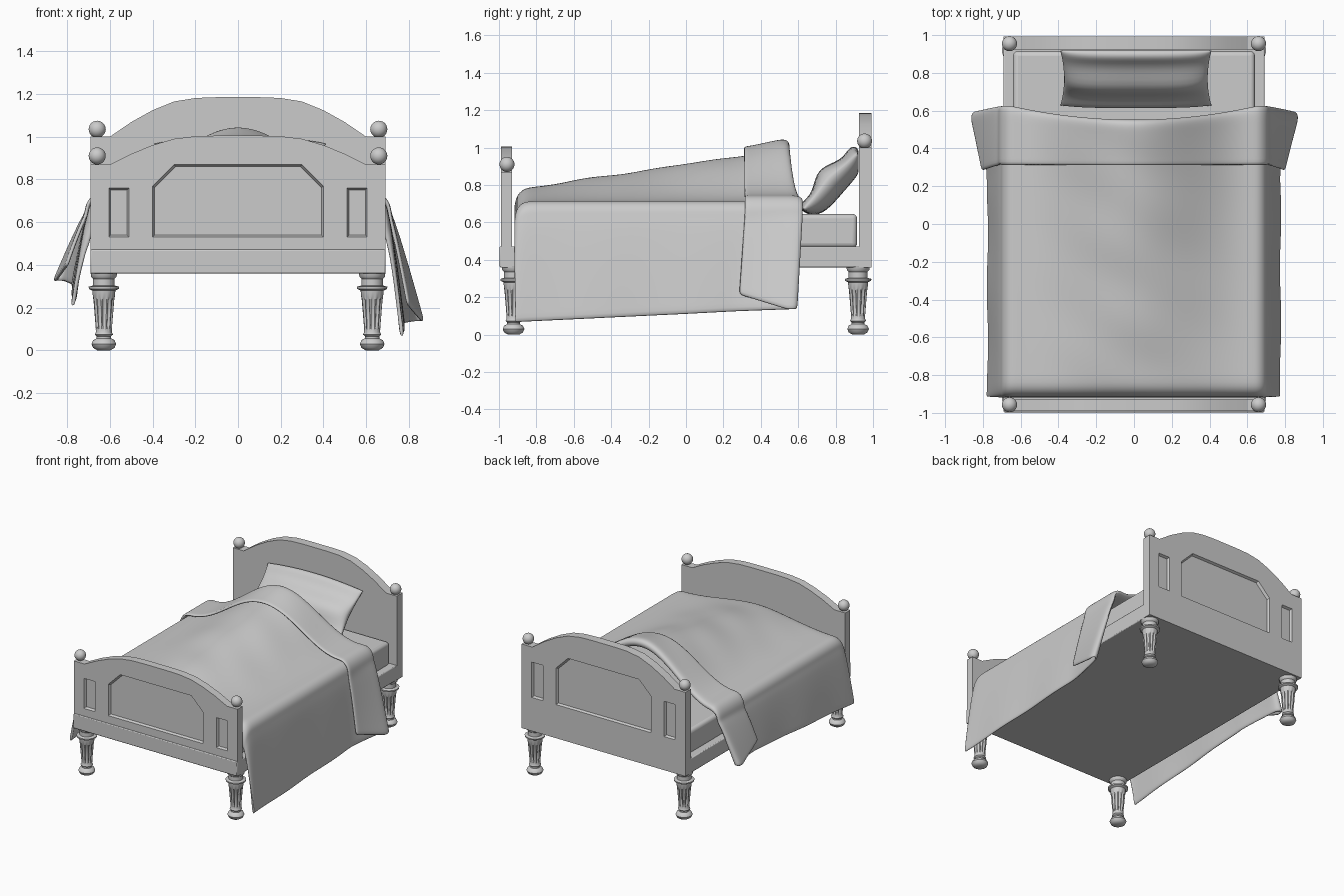
import bpy, bmesh, math
from mathutils import Vector

if "Cube" in bpy.data.objects:
    bpy.data.objects.remove(bpy.data.objects["Cube"])


def smooth(ob, angle):
    bpy.ops.object.select_all(action='DESELECT')
    ob.select_set(True)
    bpy.context.view_layer.objects.active = ob
    bpy.ops.object.shade_smooth_by_angle(angle=math.radians(angle))


def finish(bm, name, angle=35, mods=()):
    """Turn a bmesh into a named object, smooth with sharp edges kept."""
    bmesh.ops.recalc_face_normals(bm, faces=bm.faces[:])
    me = bpy.data.meshes.new(name)
    bm.to_mesh(me)
    bm.free()
    ob = bpy.data.objects.new(name, me)
    bpy.context.collection.objects.link(ob)
    for kind, props in mods:
        m = ob.modifiers.new(kind.title(), kind)
        for k, v in props.items():
            setattr(m, k, v)
    smooth(ob, angle)
    return ob


def box(name, lo, hi, bevel, segs=2):
    bm = bmesh.new()
    bmesh.ops.create_cube(bm, size=1)
    for v in bm.verts:
        v.co = Vector([(a + b) / 2 + c * (b - a) for a, b, c in zip(lo, hi, v.co)])
    return finish(bm, name, 40, [('BEVEL', dict(width=bevel, segments=segs))])


def prism(name, pts, y0, y1, inset=0.0):
    """Extrude an x/z outline along y; the y1 end can be drawn in for sloped walls."""
    bm = bmesh.new()
    cx = (min(p[0] for p in pts) + max(p[0] for p in pts)) / 2
    cz = (min(p[1] for p in pts) + max(p[1] for p in pts)) / 2
    a = [bm.verts.new((x, y0, z)) for x, z in pts]
    b = [bm.verts.new((x - math.copysign(inset, x - cx), y1, z - math.copysign(inset, z - cz)))
         for x, z in pts]
    bm.faces.new(a)
    bm.faces.new(b[::-1])
    n = len(pts)
    for i in range(n):
        bm.faces.new((a[i], b[i], b[(i + 1) % n], a[(i + 1) % n]))
    return finish(bm, name, 30)


def grid(bm, rows):
    vs = [[bm.verts.new(p) for p in r] for r in rows]
    for r, s in zip(vs, vs[1:]):
        for i in range(len(r) - 1):
            bm.faces.new((r[i], r[i + 1], s[i + 1], s[i]))


def clamp(t):
    return max(0.0, min(1.0, t))


# Head and foot boards: arched outline with three sunken panels on the outer face
def board(name, y_out, y_in, side_z, rise, p_lo, p_side, p_top):
    half = [(0.69, 0.36), (0.69, side_z), (0.60, side_z)]
    for x, k in ((0.5, .37), (0.4, .67), (0.3, .89), (0.2, .98), (0.1, 1)):
        half.append((x, side_z + rise * k))
    ob = prism(name, half + [(-x, z) for x, z in half[::-1]], y_out, y_in)
    s = 1 if y_in > y_out else -1
    panels = [[(-.405, p_lo), (.405, p_lo), (.405, p_top - .1), (.305, p_top),
               (-.305, p_top), (-.405, p_top - .1)]]
    for m in (-1, 1):
        panels.append([(m * .505, p_lo), (m * .61, p_lo), (m * .61, p_side), (m * .505, p_side)])
    for pts in panels:
        cut = prism('panel_cutter', pts, y_out - s * .012, y_out + s * .018, .014)
        mod = ob.modifiers.new('Panel', 'BOOLEAN')
        mod.operation, mod.object, mod.solver = 'DIFFERENCE', cut, 'EXACT'
        bpy.context.view_layer.objects.active = ob
        bpy.ops.object.modifier_apply(modifier=mod.name)
        bpy.data.objects.remove(cut)
    smooth(ob, 20)


board('footboard', -0.99, -0.93, 0.87, 0.135, 0.525, 0.765, 0.875)
board('headboard', 0.993, 0.925, 1.0, 0.185, 0.61, 0.89, 1.0)

# Bed frame and mattress
box('bed_frame', (-.69, -.997, .36), (.69, .985, .472), .006)
box('mattress', (-.64, -.90, .465), (.64, .915, .645), .025, 4)

# Turned legs with fluted shafts, and ball finials
profile = [(0, 0), (.03, 0), (.05, .012), (.058, .03), (.05, .048), (.034, .056), (.034, .066),
           (.043, .074), (.037, .085), (.038, .10), (.039, .115), (.049, .235), (.051, .25),
           (.054, .28), (.07, .288), (.071, .298), (.05, .304), (.05, .335), (.06, .345), (.062, .365)]
SEG = 48
for sx in (-1, 1):
    for cy, fz in ((-0.922, 0.91), (0.92, 1.035)):
        end = 'front' if cy < 0 else 'back'
        side = 'left' if sx < 0 else 'right'
        bm = bmesh.new()
        rows = []
        for r, z in profile[1:]:
            row = []
            for i in range(SEG):
                rr = r - (.009 if .11 < z < .24 and i % 4 < 2 else 0)
                a = math.tau * i / SEG
                row.append((sx * .628 + rr * math.cos(a), cy + rr * math.sin(a), z))
            rows.append(row + row[:1])
        grid(bm, rows)
        bmesh.ops.remove_doubles(bm, verts=bm.verts[:], dist=1e-5)
        bmesh.ops.holes_fill(bm, edges=bm.edges[:], sides=SEG)
        finish(bm, f'{end}_{side}_leg', 40)
        bm = bmesh.new()
        bmesh.ops.create_uvsphere(bm, u_segments=24, v_segments=14, radius=.04)
        bmesh.ops.translate(bm, verts=bm.verts[:], vec=(sx * .659, .955 if cy > 0 else -.957, fz))
        finish(bm, f'{end}_{side}_finial', 60)

# Pillow leaning on the headboard
bm = bmesh.new()
N = 24
tilt = math.radians(49)
for front in (1, -1):
    rows = []
    for j in range(N + 1):
        row = []
        for i in range(N + 1):
            u, v = (math.sin(math.pi / 2 * (2 * k / N - 1)) for k in (i, j))
            t = ((1 - u ** 4) * (1 - v ** 4)) ** .5
            x = .01 + u * .40 * (1 - .05 * (1 - v * v))
            h = v * .222 * (1 - (.18 if v > 0 else .04) * u * u)
            d = t * (.05 + .02 * math.cos(5 * v)) if front > 0 else -.10 * t
            y = .768 + h * math.cos(tilt) - d * math.sin(tilt)
            row.append((x, min(y + .03 * clamp(v) * u * u, .922),
                        .83 + h * math.sin(tilt) + d * math.cos(tilt)))
        rows.append(row)
    grid(bm, rows)
bmesh.ops.remove_doubles(bm, verts=bm.verts[:], dist=1e-4)
finish(bm, 'pillow', 70)


# Blanket: cross-sections swept from foot to head, then rolled back as a fold
def section(y, off=0.0, drop=0.0, back=0.0):
    w = clamp((y - .3) / .25)
    crest = .775 + .15 * (y + .86)
    pts = []

    def add(x, z, depth):
        k = min(1, abs(x) / .65) ** 2
        pts.append((x, y + .075 * w * k - .03 * depth * clamp(y / .3), z))

    def side(s):
        hem = (.066 + .048 * (y + .9)) if s > 0 else (.21 + .08 * (y + .9))
        hem += .09 * back
        out = []
        for i in range(1, 13):
            d = i / 12
            x = .695 + .075 * d ** .8 + .055 * w * d + off * (.3 + .6 * d) * (1 - .4 * back)
            x += .004 * d * math.sin(11 * y + s)
            out.append((s * x, .64 - drop + (hem - .64 + drop) * d, d))
        return out

    def corner(s):
        return [(s * (.635 + (.06 + off * .3) * math.sin(a)),
                 .64 - drop + (.065 + off * .6) * math.cos(a), 0)
                for a in (math.pi / 2 * i / 5 for i in range(1, 6))]

    for p in (corner(-1) + side(-1))[::-1]:
        add(*p)
    for i in range(33):
        x = .635 * (i / 16 - 1)
        hump = math.cos(math.pi * x / 1.27) ** 2
        crease = .005 * hump * math.sin(7 * x + 3 * y) * math.sin(15 * y + 3 * x)
        add(x, .705 + (crest - .705) * hump + crease + off * (.6 + .4 * hump) - drop, 0)
    for p in corner(1) + side(1):
        add(*p)
    return pts


rows = [section(y, 0, d) for y, d in ((-.912, .14), (-.908, .07), (-.895, .03), (-.87, .008))]
rows += [section(-.84 + 1.35 * i / 24) for i in range(25)]
for i in range(1, 6):
    a = math.pi * i / 6
    rows.append(section(.515 + .03 * math.sin(a), .025 - .025 * math.cos(a)))
rows += [section(.51 - .2 * i / 8, .05, 0, i / 8) for i in range(9)]
bm = bmesh.new()
grid(bm, rows)
finish(bm, 'blanket', 80, [('SOLIDIFY', dict(thickness=.018, offset=0)),
                           ('SUBSURF', dict(levels=1, render_levels=1))])
